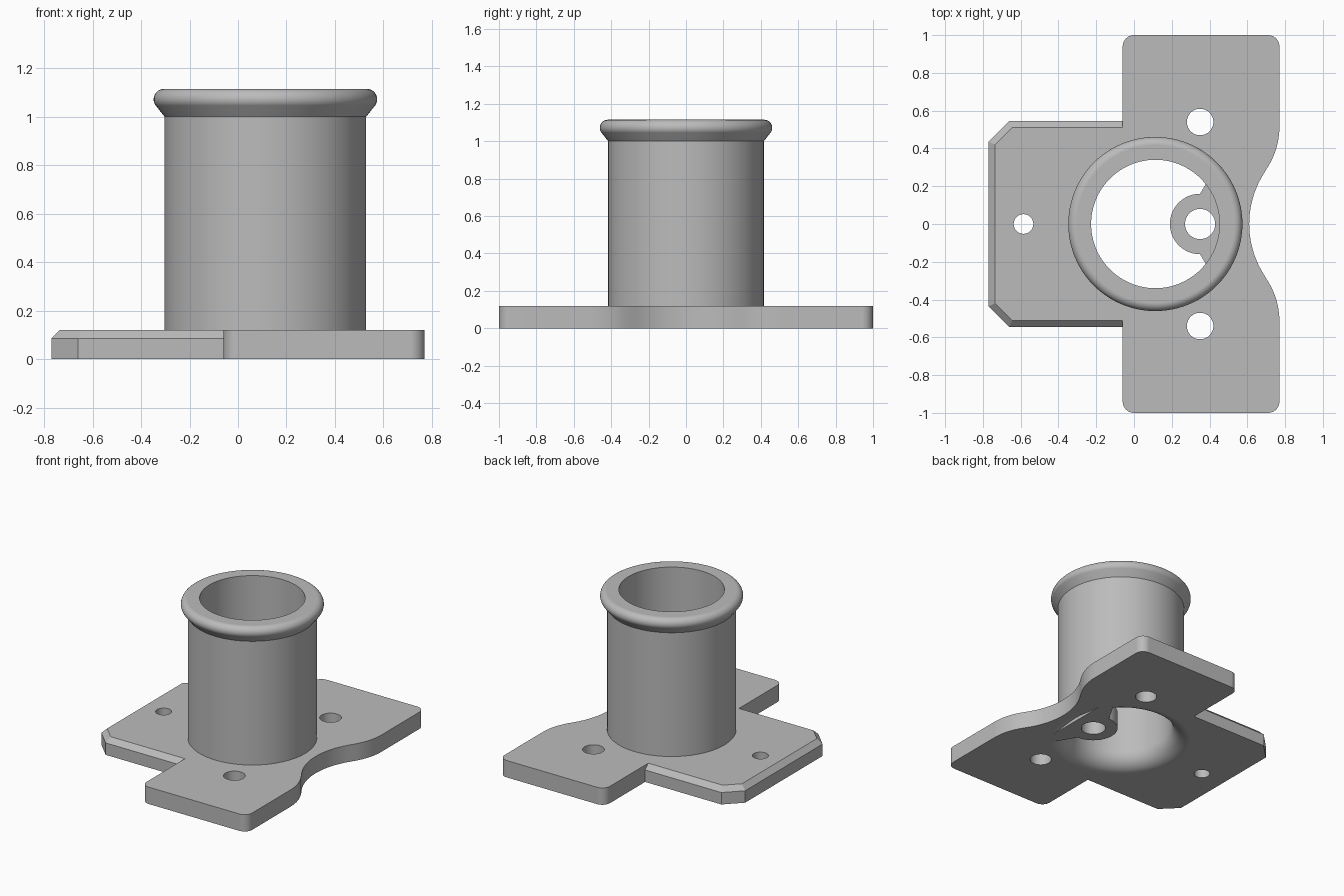
import bpy, bmesh
from math import sin, cos, pi, radians

if "Cube" in bpy.data.objects:
    bpy.data.objects.remove(bpy.data.objects["Cube"], do_unlink=True)

T = 0.12            # plate thickness
CX = 0.113          # tube axis
BORE, WALL = 0.34, 0.416

grey = bpy.data.materials.new("plain_grey")
grey.use_nodes = True
grey.diffuse_color = (0.5, 0.5, 0.5, 1)
grey.node_tree.nodes["Principled BSDF"].inputs["Base Color"].default_value = (0.5, 0.5, 0.5, 1)


def arc(cx, cy, r, a0, a1, n):
    """Points on an arc, angles in degrees."""
    return [(cx + r * cos(radians(a0 + (a1 - a0) * i / n)),
             cy + r * sin(radians(a0 + (a1 - a0) * i / n))) for i in range(n + 1)]


def loft(name, loops):
    """Capped solid through matching loops of 3D points."""
    bm = bmesh.new()
    rings = [[bm.verts.new(p) for p in loop] for loop in loops]
    for a, b in zip(rings, rings[1:]):
        for i in range(len(a)):
            j = (i + 1) % len(a)
            bm.faces.new((a[i], a[j], b[j], b[i]))
    bm.faces.new(rings[0][::-1])
    bm.faces.new(rings[-1])
    bmesh.ops.recalc_face_normals(bm, faces=bm.faces)
    mesh = bpy.data.meshes.new(name)
    bm.to_mesh(mesh)
    bm.free()
    mesh.materials.append(grey)
    ob = bpy.data.objects.new(name, mesh)
    bpy.context.collection.objects.link(ob)
    return ob


def prism(name, outline, z0, z1):
    return loft(name, [[(x, y, z) for x, y in outline] for z in (z0, z1)])


def lathe(name, profile, x=CX, y=0, n=96):
    return loft(name, [[(x + r * cos(2 * pi * i / n), y + r * sin(2 * pi * i / n), z)
                        for i in range(n)] for r, z in profile])


def combine(target, tool, operation):
    """Apply a boolean and discard the tool."""
    tool.hide_render = True
    mod = target.modifiers.new("cut", 'BOOLEAN')
    mod.object, mod.operation, mod.solver = tool, operation, 'EXACT'
    bpy.context.view_layer.objects.active = target
    bpy.ops.object.modifier_apply(modifier=mod.name)
    bpy.data.objects.remove(tool, do_unlink=True)


# Cross plate with rounded corners and a waisted +x edge
R1, R2, SWEEP = 0.40, 0.50, 32
waist = arc(0.61 + R2, 0, R2, 180, 180 - SWEEP, 10)
shoulder = arc(0.77 - R1, 0.515, R1, -SWEEP, 0, 10)
half = waist + shoulder + arc(0.71, 0.94, 0.06, 0, 90, 8) + arc(0, 0.94, 0.06, 90, 180, 8)
outline = half + [(x, -y) for x, y in half[:0:-1]]
body = prism("flanged_tube_mount", outline, 0, T)


# Side plate with clipped corners and a bevelled top edge
def clipped(d):
    k = d * 0.414
    side = [(0, 0.545 - d), (-0.66 + k, 0.545 - d), (-0.77 + d, 0.435 - k)]
    return side + [(x, -y) for x, y in side[::-1]]


side_plate = loft("side_plate", [[(x, y, z) for x, y in clipped(d)]
                                 for d, z in ((0, 0), (0, T - 0.035), (0.035, T))])
combine(body, side_plate, 'UNION')

# Tube with a flared, rounded lip
lip = arc(0.418, 1.072, 0.043, -36, 90, 14)
combine(body, lathe("tube", [(WALL, 0.03), (WALL, 1.0)] + lip), 'UNION')

# Bore with a filleted mouth on the underside
mouth = arc(BORE + T, T, T, -90, -180, 14)
combine(body, lathe("bore", [(BORE + T, -0.1)] + mouth + [(BORE, 1.3)]), 'DIFFERENCE')

# Rounded lug inside the bore, splayed where it meets the wall
lug = [(0.45, 0.333)] + arc(0.35, 0, 0.16, 90, 270, 32) + [(0.45, -0.333), (0.5, -0.3), (0.5, 0.3)]
combine(body, prism("lug", lug, 0, T - 0.002), 'UNION')

# Screw holes
for x, y, r in ((-0.585, 0, 0.052), (0.35, 0, 0.08), (0.35, 0.54, 0.07), (0.35, -0.54, 0.07)):
    combine(body, lathe("hole", [(r, -0.1), (r, T + 0.08)], x, y, 48), 'DIFFERENCE')

# Smooth curves, crisp edges, flat faces
bpy.ops.object.select_all(action='DESELECT')
body.select_set(True)
bpy.context.view_layer.objects.active = body
bpy.ops.object.shade_smooth_by_angle(angle=radians(30))
body.modifiers.new("flat_faces", 'WEIGHTED_NORMAL').keep_sharp = True
